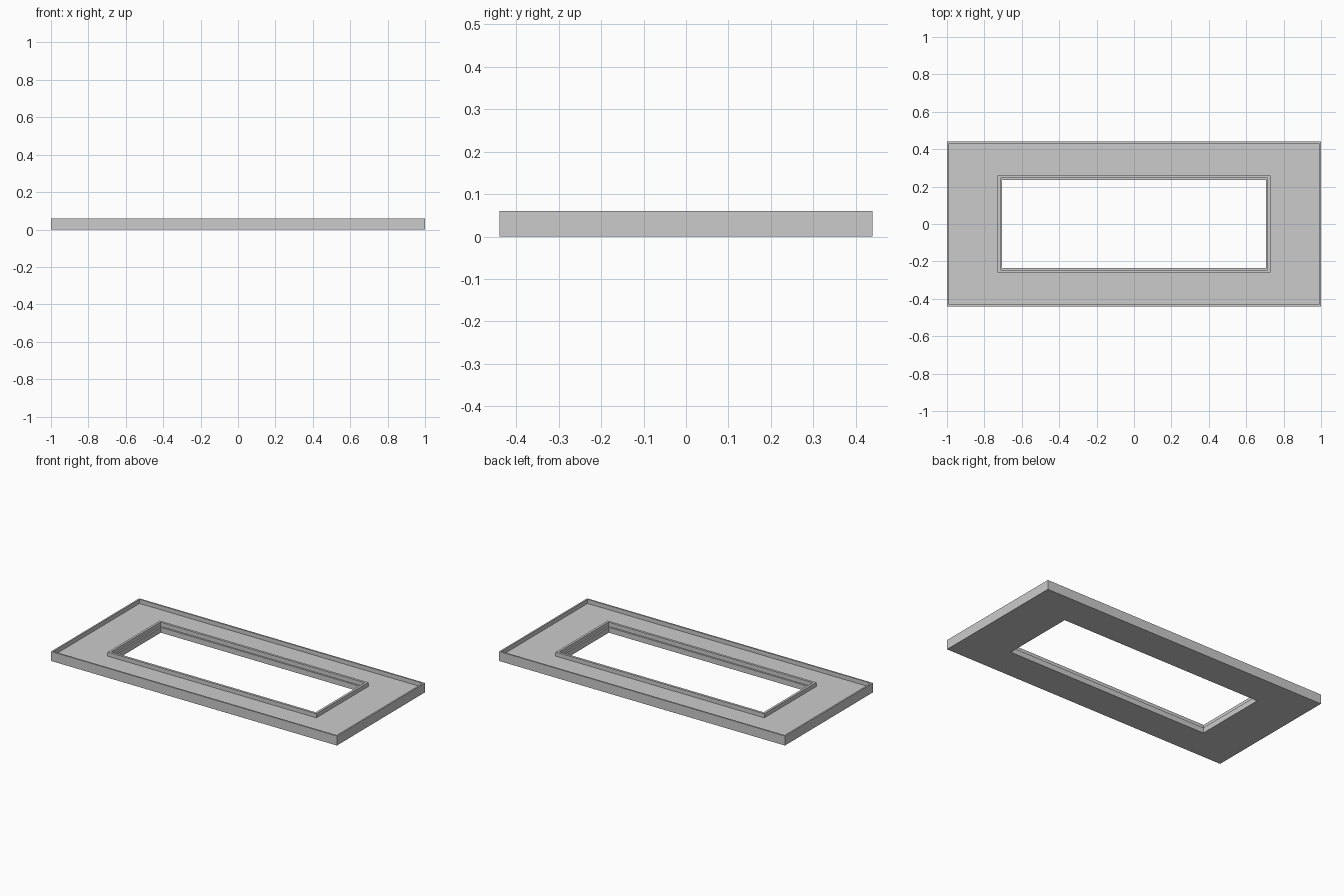
import bpy
import bmesh

default = bpy.data.objects.get("Cube")
if default:
    bpy.data.objects.remove(default, do_unlink=True)

grey = bpy.data.materials.new("light grey")
grey.use_nodes = True
colour = (0.6, 0.6, 0.6, 1)
grey.diffuse_color = colour
grey.node_tree.nodes["Principled BSDF"].inputs["Base Color"].default_value = colour

HALF_X, HALF_Y = 1.0, 0.44
TOP, FLOOR = 0.06, 0.034


def sweep_rectangle(name, profile):
    """Sweep a closed (half x, half y, z) profile around a rectangle."""
    bm = bmesh.new()
    rings = [[bm.verts.new((sx * x, sy * y, z))
              for sx, sy in ((-1, -1), (1, -1), (1, 1), (-1, 1))]
             for x, y, z in profile]
    for i, ring in enumerate(rings):
        following = rings[(i + 1) % len(rings)]
        for j in range(4):
            k = (j + 1) % 4
            bm.faces.new((ring[j], ring[k], following[k], following[j]))
    bmesh.ops.recalc_face_normals(bm, faces=bm.faces)
    mesh = bpy.data.meshes.new(name)
    bm.to_mesh(mesh)
    bm.free()
    mesh.materials.append(grey)
    obj = bpy.data.objects.new(name, mesh)
    bpy.context.collection.objects.link(obj)
    return obj


# Tray-like frame: outer wall, recessed floor, raised inner rim and ledge
sweep_rectangle("bezel_frame", [
    (HALF_X, HALF_Y, 0),
    (HALF_X, HALF_Y, TOP),
    (HALF_X - 0.01, HALF_Y - 0.01, TOP),
    (HALF_X - 0.01, HALF_Y - 0.01, FLOOR),
    (0.73, 0.26, FLOOR),
    (0.73, 0.26, TOP),
    (0.715, 0.245, TOP),
    (0.715, 0.245, FLOOR),
    (0.705, 0.235, FLOOR),
    (0.705, 0.235, 0),
])
